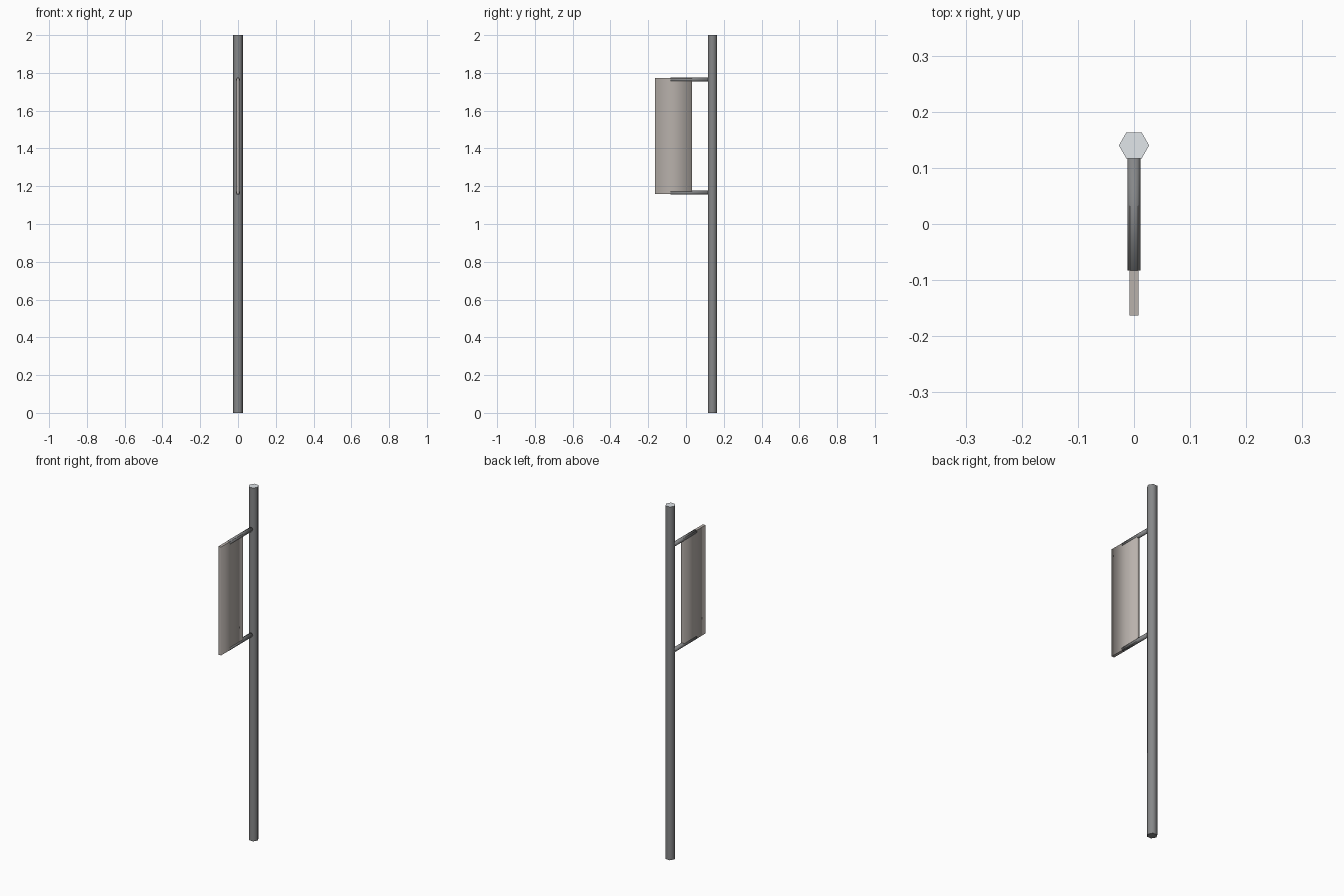
import bpy
from math import radians

if "Cube" in bpy.data.objects:
    bpy.data.objects.remove(bpy.data.objects["Cube"])


def material(name, r, g, b):
    mat = bpy.data.materials.new(name)
    mat.diffuse_color = (r, g, b, 1)
    mat.use_nodes = True
    mat.node_tree.nodes["Principled BSDF"].inputs["Base Color"].default_value = mat.diffuse_color
    return mat


DARK_STEEL = material("dark_steel", 0.24, 0.245, 0.25)
CUT_STEEL = material("cut_steel", 0.75, 0.79, 0.82)
CLOTH = material("warm_grey_cloth", 0.48, 0.44, 0.41)


def hex_rod(name, radius, length, location, rotation):
    """Six-sided dark rod with smooth shading and corners on the x axis."""
    bpy.ops.mesh.primitive_cylinder_add(vertices=6, radius=radius, depth=length,
                                        location=location, rotation=rotation)
    rod = bpy.context.object
    rod.name = name
    bpy.ops.object.transform_apply(location=False, rotation=True, scale=True)
    rod.data.materials.append(DARK_STEEL)
    bpy.ops.object.shade_smooth()
    return rod


def sharpen_ends(obj):
    """Keep the horizontal rims sharp so the top and bottom stay flat."""
    verts = obj.data.vertices
    for edge in obj.data.edges:
        a, b = (verts[i].co for i in edge.vertices)
        edge.use_edge_sharp = abs(a.z - b.z) < 1e-4


# Upright pole with a lighter cut top
pole = hex_rod("pole", 0.027, 2.0, (0, 0.14, 1.0), (0, 0, radians(30)))
sharpen_ends(pole)
pole.data.materials.append(CUT_STEEL)
for face in pole.data.polygons:
    if face.normal.z > 0.9:
        face.material_index = 1

# Two arms holding the panel at its top and bottom edges, shaded softly round the ends
arm_front, arm_back = -0.083, 0.118
for name, z in (("upper_arm", 1.764), ("lower_arm", 1.166)):
    hex_rod(name, 0.012, arm_back - arm_front,
            (0, (arm_front + arm_back) / 2, z), (radians(90), radians(30), 0))

# Thin banner panel, shaded softly round its upright edges
bpy.ops.mesh.primitive_cube_add(size=1, location=(0, -0.0655, 1.465))
panel = bpy.context.object
panel.name = "banner_panel"
panel.scale = (0.016, 0.195, 0.614)
bpy.ops.object.transform_apply(location=False, rotation=False, scale=True)
panel.data.materials.append(CLOTH)
bpy.ops.object.shade_smooth()
sharpen_ends(panel)
